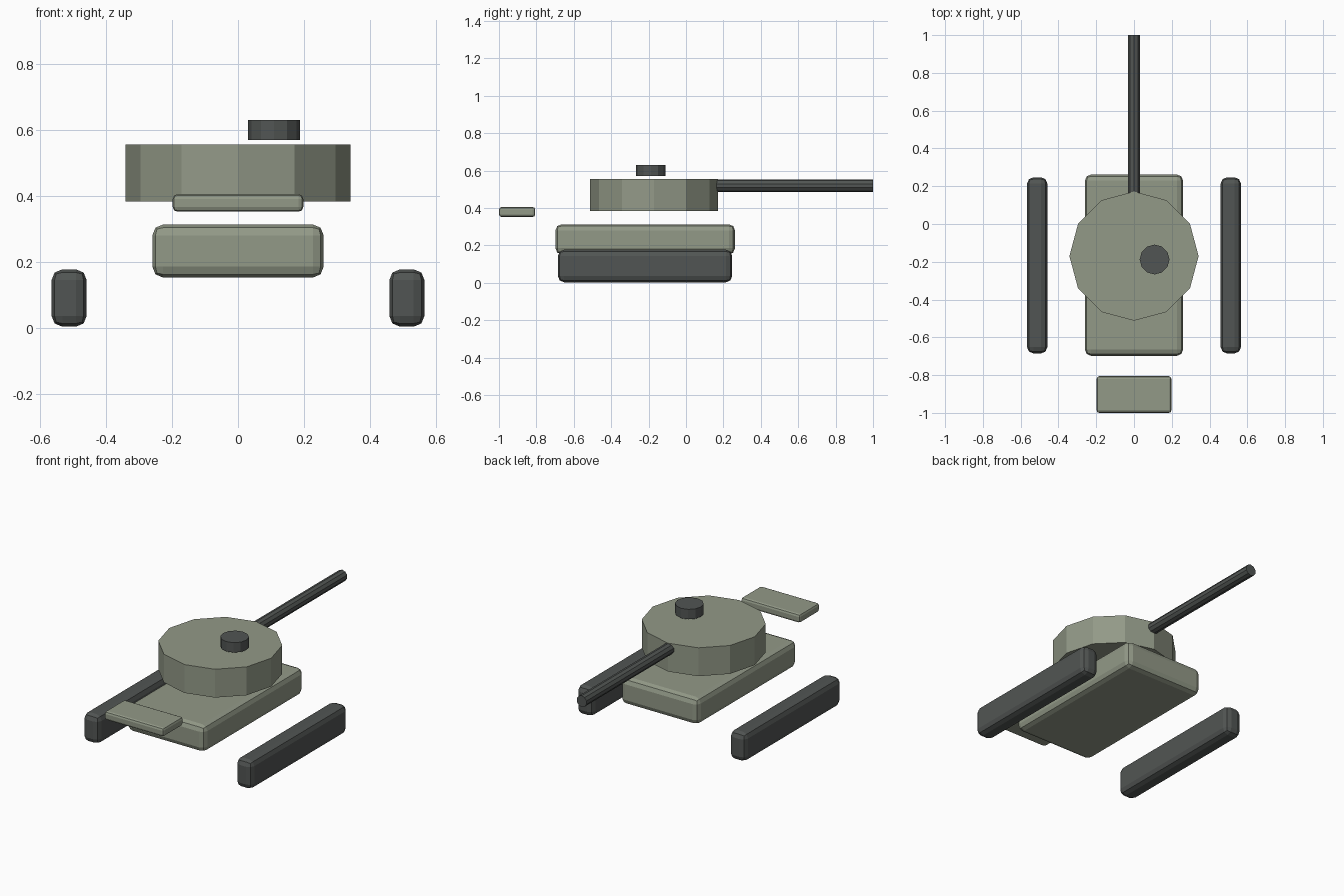
import bpy, bmesh, math
from mathutils import Matrix, Vector

if "Cube" in bpy.data.objects:
    bpy.data.objects.remove(bpy.data.objects["Cube"])


def material(name, rgb):
    m = bpy.data.materials.new(name)
    m.diffuse_color = (*rgb, 1)
    m.use_nodes = True
    m.node_tree.nodes["Principled BSDF"].inputs["Base Color"].default_value = m.diffuse_color
    return m


OLIVE = material("olive grey", (0.29, 0.32, 0.245))
DARK = material("dark grey", (0.083, 0.091, 0.087))


def finish(name, bm, mat):
    mesh = bpy.data.meshes.new(name)
    bm.to_mesh(mesh)
    bm.free()
    mesh.materials.append(mat)
    ob = bpy.data.objects.new(name, mesh)
    bpy.context.collection.objects.link(ob)
    return ob


def rounded_box(name, lo, hi, bevel, mat):
    lo, hi = Vector(lo), Vector(hi)
    bm = bmesh.new()
    bmesh.ops.create_cube(bm, size=1, matrix=Matrix.Translation((lo + hi) / 2)
                          @ Matrix.Diagonal((*(hi - lo), 1)))
    bmesh.ops.bevel(bm, geom=bm.edges[:], offset=bevel, segments=2,
                    profile=0.5, affect='EDGES')
    return finish(name, bm, mat)


def cylinder(name, centre, radius, depth, sides, mat, rot=Matrix()):
    bm = bmesh.new()
    bmesh.ops.create_cone(bm, cap_ends=True, segments=sides, radius1=radius,
                          radius2=radius, depth=depth,
                          matrix=Matrix.Translation(centre) @ rot)
    return finish(name, bm, mat)


# Hull and the rear storage plate
rounded_box("hull", (-0.26, -0.698, 0.152), (0.26, 0.262, 0.313), 0.033, OLIVE)
rounded_box("front_plate", (-0.198, -1.0, 0.352), (0.198, -0.806, 0.405), 0.014, OLIVE)

# Tracks, one on each side
for side, s in (("left", -1), ("right", 1)):
    x0, x1 = sorted((s * 0.459, s * 0.566))
    rounded_box(side + "_track", (x0, -0.685, 0.003), (x1, 0.247, 0.177), 0.033, DARK)

# Twelve-sided turret with its hatch
cylinder("turret", (0, -0.17, 0.469), 0.342, 0.172, 12, OLIVE)
cylinder("hatch", (0.109, -0.188, 0.6), 0.079, 0.06, 12, DARK)

# Gun barrel reaching out from the turret
cylinder("gun_barrel", (0, 0.575, 0.519), 0.034, 0.85, 10, DARK,
         Matrix.Rotation(math.pi / 2, 4, 'X'))
